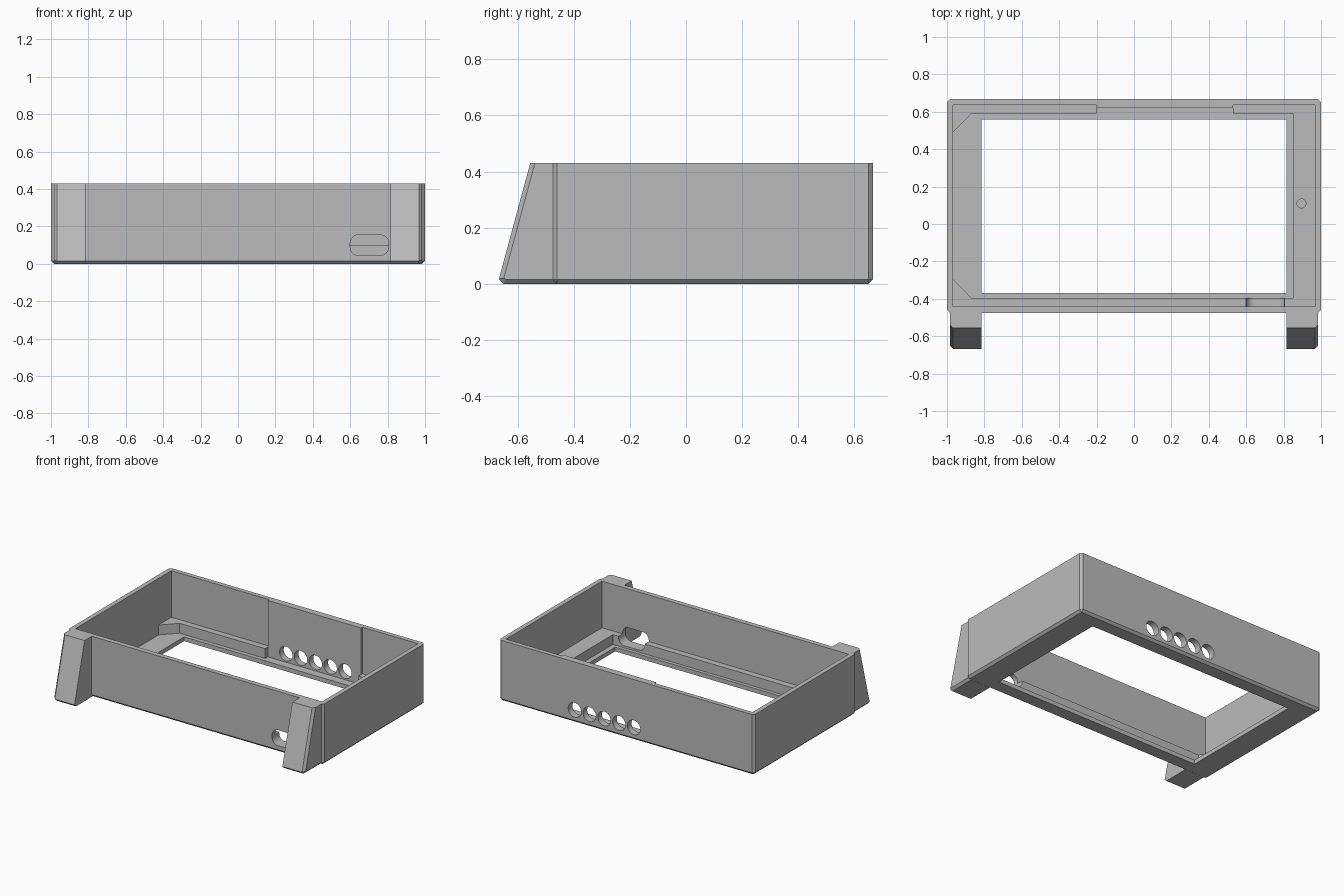
import bpy, bmesh
from math import cos, sin, pi, radians

old = bpy.data.objects.get("Cube")
if old:
    bpy.data.objects.remove(old, do_unlink=True)

grey = bpy.data.materials.new("plain grey")
grey.use_nodes = True
colour = (0.5, 0.5, 0.5, 1)
grey.diffuse_color = colour
grey.node_tree.nodes["Principled BSDF"].inputs["Base Color"].default_value = colour

TOP, SHELF, FLOOR, EDGE = 0.43, 0.1, 0.03, 0.016
PLACE = {
    "x": lambda u, v, w: (w, u, v),
    "y": lambda u, v, w: (u, w, v),
    "z": lambda u, v, w: (u, v, w),
}


def prism(name, points, axis, start, end, bevel_rule=None):
    """Extrude an outline along an axis and chamfer the edges chosen by a rule."""
    bm = bmesh.new()
    low = [bm.verts.new(PLACE[axis](u, v, start)) for u, v in points]
    high = [bm.verts.new(PLACE[axis](u, v, end)) for u, v in points]
    bm.faces.new(low)
    bm.faces.new(high)
    n = len(points)
    for i in range(n):
        j = (i + 1) % n
        bm.faces.new((low[i], low[j], high[j], high[i]))
    bmesh.ops.recalc_face_normals(bm, faces=bm.faces)
    if bevel_rule:
        chosen = [e for e in bm.edges if bevel_rule(*(v.co for v in e.verts))]
        bmesh.ops.bevel(bm, geom=chosen, offset=EDGE, segments=1,
                        profile=0.5, affect="EDGES")
    mesh = bpy.data.meshes.new(name)
    bm.to_mesh(mesh)
    bm.free()
    mesh.materials.append(grey)
    obj = bpy.data.objects.new(name, mesh)
    bpy.context.collection.objects.link(obj)
    return obj


def rect(x0, x1, y0, y1):
    return [(x0, y0), (x1, y0), (x1, y1), (x0, y1)]


def circle(x, y, r, n=32):
    return [(x + r * cos(2 * pi * i / n), y + r * sin(2 * pi * i / n)) for i in range(n)]


def rounded(x0, x1, y0, y1, r, n=8):
    corners = [(x1 - r, y1 - r), (x0 + r, y1 - r), (x0 + r, y0 + r), (x1 - r, y0 + r)]
    return [(cx + r * cos(pi / 2 * (k + i / n)), cy + r * sin(pi / 2 * (k + i / n)))
            for k, (cx, cy) in enumerate(corners) for i in range(n + 1)]


def cut(target, cutter):
    cutter.hide_render = True
    mod = target.modifiers.new("cut", "BOOLEAN")
    mod.operation = "DIFFERENCE"
    mod.solver = "EXACT"
    mod.object = cutter
    bpy.context.view_layer.objects.active = target
    bpy.ops.object.modifier_apply(modifier=mod.name)
    bpy.data.objects.remove(cutter, do_unlink=True)


# Outer block with chamfered corners and lower rim
case = prism("case_frame", rect(-1, 1, -0.475, 0.667), "z", 0, TOP,
             lambda a, b: abs(a.z - b.z) > 0.1 or a.z + b.z < 0.01)

# Main cavity, with the thicker stretch of back wall
cut(case, prism("cavity", [
    (-0.967, -0.44), (0.967, -0.44), (0.967, 0.635), (0.53, 0.635),
    (0.53, 0.62), (-0.2, 0.62), (-0.2, 0.635), (-0.967, 0.635)], "z", SHELF, 1))

# Lower pocket, leaving the shelves and corner gussets
cut(case, prism("pocket", [
    (-0.967, -0.295), (-0.87, -0.395), (0.85, -0.395), (0.85, 0.59),
    (0.53, 0.59), (0.53, 0.62), (-0.2, 0.62), (-0.2, 0.59),
    (-0.87, 0.59), (-0.967, 0.49)], "z", FLOOR, SHELF + 0.05))

# Window through the floor
cut(case, prism("window", rect(-0.815, 0.815, -0.37, 0.56), "z", -0.1, 0.2))

# Row of round holes in the back wall
for i in range(5):
    cut(case, prism("port", circle(-0.058 + 0.116 * i, 0.09, 0.051), "y", 0.57, 0.8))

# Front slot and the peg hole in the side shelf
cut(case, prism("slot", rounded(0.6, 0.805, 0.045, 0.155, 0.045), "y", -0.6, -0.38))
cut(case, prism("peg_hole", circle(0.895, 0.11, 0.024, 20), "z", FLOOR, 0.2))

# Sloping front feet, one on each side
profile = [(-0.46, 0), (-0.65, 0), (-0.667, EDGE), (-0.555, TOP), (-0.46, TOP)]
for side, name in ((1, "left_foot"), (-1, "right_foot")):
    prism(name, profile, "x", 0.815 * side, 0.985 * side,
          lambda a, b: min(abs(a.x), abs(b.x)) > 0.9
          and (max(a.y, b.y) < -0.5 or a.z + b.z < 0.01))

# Smooth the round holes while keeping the flat faces crisp
bpy.ops.object.select_all(action="DESELECT")
case.select_set(True)
bpy.context.view_layer.objects.active = case
bpy.ops.object.shade_smooth_by_angle(angle=radians(25))
